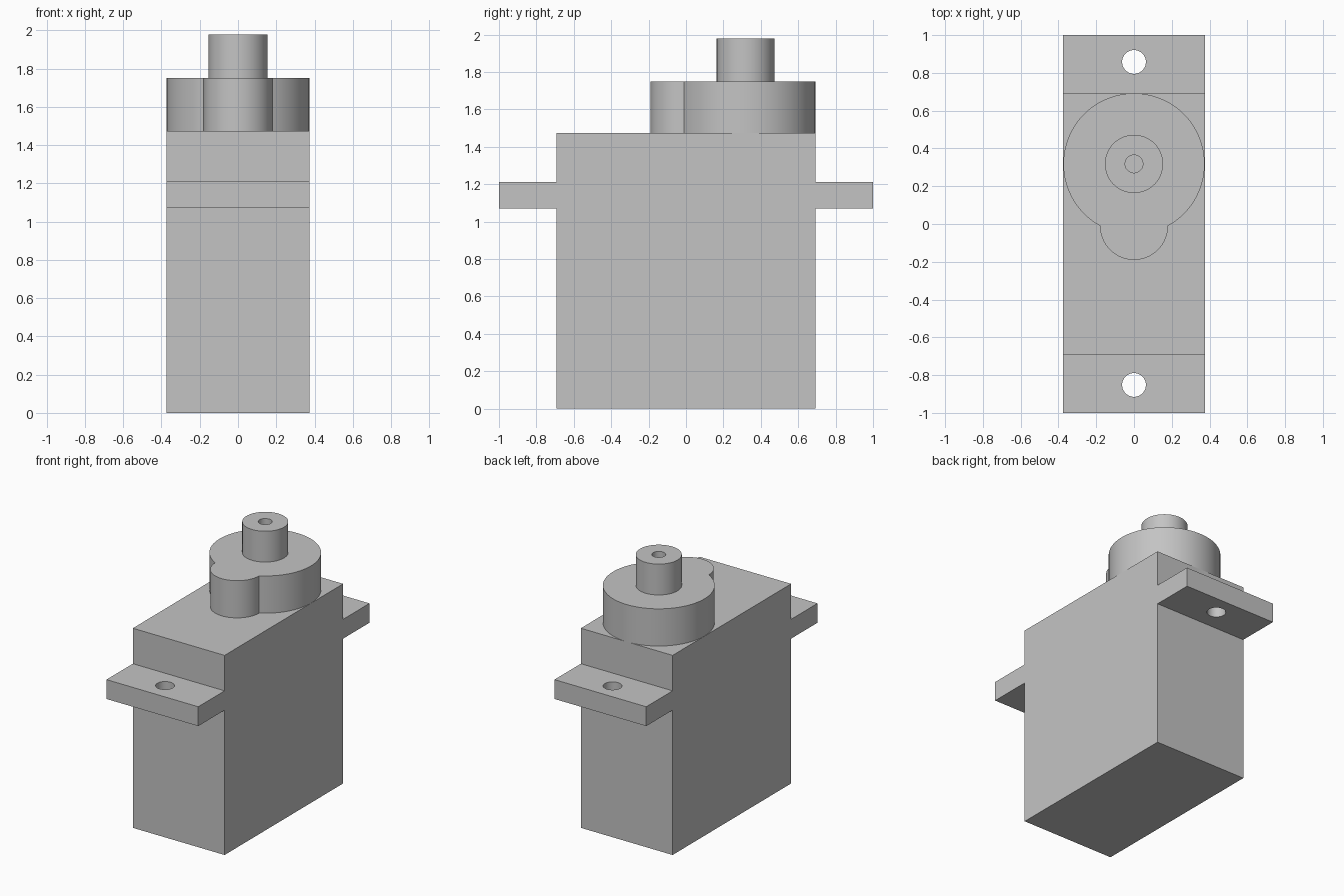
import bpy, bmesh
from math import pi, cos, sin, atan2, radians
from mathutils import Vector

cube = bpy.data.objects.get("Cube")
if cube:
    bpy.data.objects.remove(cube, do_unlink=True)

GREY = (0.55, 0.55, 0.55, 1)
plastic = bpy.data.materials.new("grey plastic")
plastic.use_nodes = True
plastic.diffuse_color = GREY
plastic.node_tree.nodes["Principled BSDF"].inputs["Base Color"].default_value = GREY


def prism(name, points, offset):
    """Solid made by extruding a planar outline along an offset."""
    bm = bmesh.new()
    face = bm.faces.new([bm.verts.new(p) for p in points])
    moved = bmesh.ops.extrude_face_region(bm, geom=[face], use_keep_orig=True)["geom"]
    bmesh.ops.translate(bm, vec=Vector(offset),
                        verts=[v for v in moved if isinstance(v, bmesh.types.BMVert)])
    bmesh.ops.recalc_face_normals(bm, faces=bm.faces)
    mesh = bpy.data.meshes.new(name)
    bm.to_mesh(mesh)
    bm.free()
    mesh.materials.append(plastic)
    obj = bpy.data.objects.new(name, mesh)
    bpy.context.collection.objects.link(obj)
    return obj


def arc(cx, cy, r, z, start, end, steps):
    return [(cx + r * cos(a), cy + r * sin(a), z)
            for a in (start + (end - start) * i / steps for i in range(steps + 1))]


def cylinder(name, cy, r, z0, z1):
    return prism(name, arc(0, cy, r, z0, 0, 2 * pi, 64)[:-1], (0, 0, z1 - z0))


def drill(obj, cy, r, z0, z1):
    cutter = cylinder(obj.name + "_hole_cutter", cy, r, z0, z1)
    cutter.hide_render = True
    mod = obj.modifiers.new("hole", "BOOLEAN")
    mod.operation, mod.solver, mod.object = "DIFFERENCE", "EXACT", cutter
    bpy.context.view_layer.objects.active = obj
    bpy.ops.object.modifier_apply(modifier=mod.name)
    bpy.data.objects.remove(cutter, do_unlink=True)


def smooth(obj):
    bpy.ops.object.select_all(action="DESELECT")
    obj.select_set(True)
    bpy.context.view_layer.objects.active = obj
    bpy.ops.object.shade_smooth_by_angle(angle=radians(30))


# Case with a mounting ear on each end, as one side profile
HALF_W, HALF_L, TOP = 0.375, 0.692, 1.475
EAR_LOW, EAR_HIGH = 1.07, 1.213
half = [(HALF_L, 0), (HALF_L, EAR_LOW), (1, EAR_LOW),
        (1, EAR_HIGH), (HALF_L, EAR_HIGH), (HALF_L, TOP)]
outline = half + [(-y, z) for y, z in reversed(half)]
case = prism("case", [(-HALF_W, y, z) for y, z in outline], (2 * HALF_W, 0, 0))
for y in (-0.852, 0.858):
    drill(case, y, 0.063, EAR_LOW - 0.1, EAR_HIGH + 0.1)

# Gear housing: large round tower joined to a smaller round lobe
AXIS, BIG, LOBE_Y, LOBE = 0.318, 0.374, -0.01, 0.18
HOUSING_TOP = 1.75
gap = AXIS - LOBE_Y
along = (gap ** 2 + BIG ** 2 - LOBE ** 2) / (2 * gap)
meet_x, meet_y = (BIG ** 2 - along ** 2) ** 0.5, AXIS - along
a_big = atan2(meet_y - AXIS, meet_x)
a_lobe = atan2(meet_y - LOBE_Y, meet_x)
tower = arc(0, AXIS, BIG, TOP, a_big, pi - a_big, 80)
lobe = arc(0, LOBE_Y, LOBE, TOP, -pi - a_lobe, a_lobe, 40)
housing = prism("gear_housing", tower + lobe[1:-1], (0, 0, HOUSING_TOP - TOP))

# Output shaft with a blind screw hole
shaft = cylinder("output_shaft", AXIS, 0.154, HOUSING_TOP, 1.978)
drill(shaft, AXIS, 0.047, 1.80, 2.1)

for part in (case, housing, shaft):
    smooth(part)
